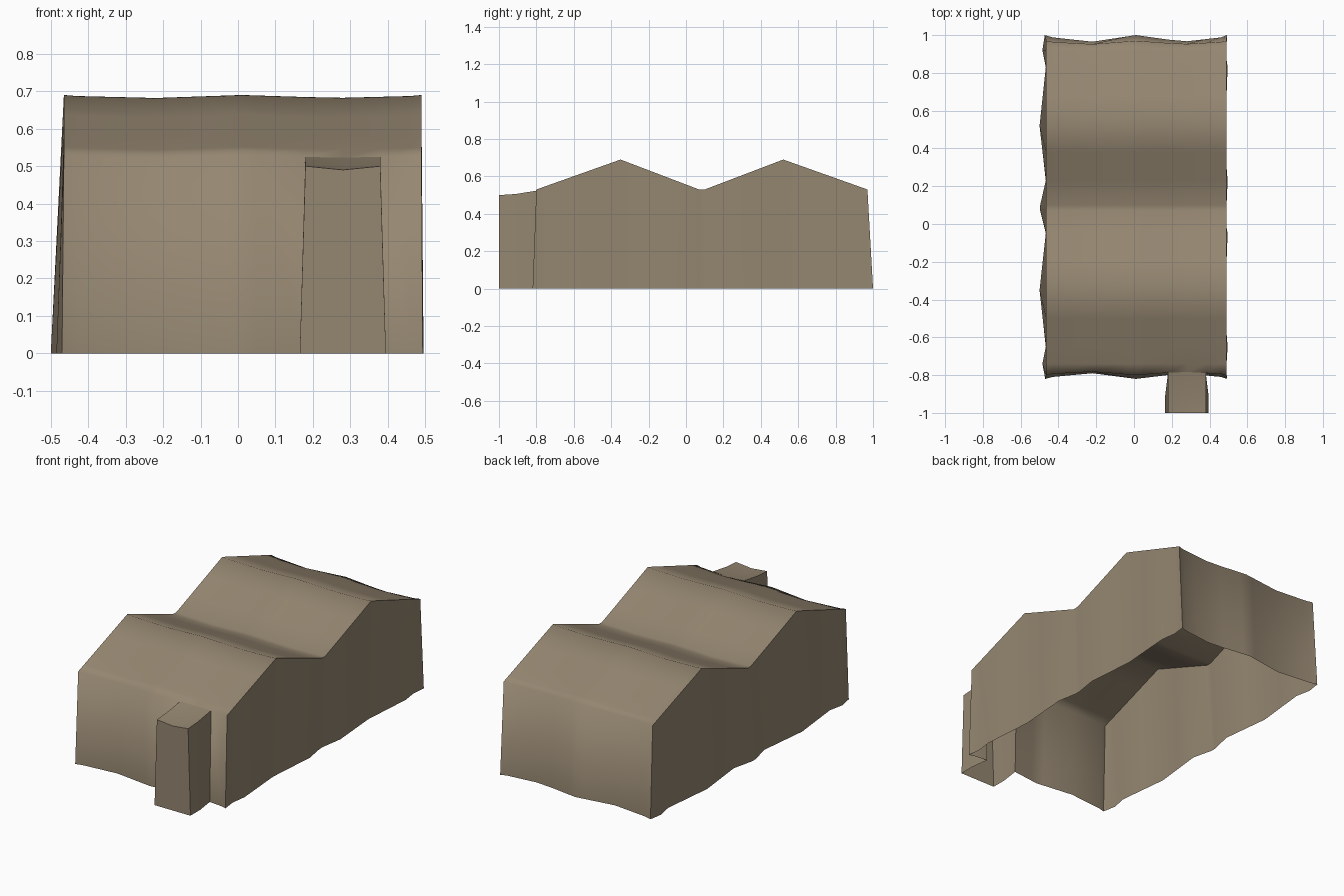
import bpy, bmesh

if "Cube" in bpy.data.objects:
    bpy.data.objects.remove(bpy.data.objects["Cube"])

canvas = bpy.data.materials.new("tan canvas")
canvas.diffuse_color = (0.30, 0.24, 0.165, 1)
canvas.use_nodes = True
canvas.node_tree.nodes["Principled BSDF"].inputs["Base Color"].default_value = canvas.diffuse_color


def lerp_table(table, t):
    """Piecewise linear lookup in a list of (key, value) pairs."""
    if t <= table[0][0]:
        return table[0][1]
    for (a, va), (b, vb) in zip(table, table[1:]):
        if t <= b:
            return va + (vb - va) * (t - a) / (b - a)
    return table[-1][1]


# Two gables along y, and the fabric sag between poles along x
RIDGES = [(-0.80, 0.53), (-0.35, 0.69), (0.07, 0.53), (0.10, 0.53), (0.52, 0.69), (0.97, 0.53)]
SAG = [(-0.465, 0), (-0.43, 0.35), (-0.22, 1), (0.01, 0), (0.26, 1), (0.46, 0.35), (0.49, 0)]
# Ground line of the left wall (x for each y): pulled out at ridges and valley
LEFT = [(-0.82, -0.465), (-0.74, -0.485), (-0.65, -0.467), (-0.35, -0.5), (-0.05, -0.467),
        (0.085, -0.5), (0.23, -0.467), (0.52, -0.5), (0.83, -0.467), (0.92, -0.485), (1.0, -0.465)]

XS = [-0.465, -0.43, -0.22, -0.03, 0.01, 0.05, 0.18, 0.28, 0.38, 0.46, 0.49]
YS = [-0.80, -0.74, -0.65, -0.5, -0.35, -0.2, -0.05, 0.07, 0.10, 0.23, 0.38, 0.52, 0.68, 0.83, 0.92, 0.97]


def roof(x, y):
    s = lerp_table(SAG, x)
    z = lerp_table(RIDGES, y) - 0.008 * s
    if y == YS[0]:
        y += 0.018 * s
    elif y == YS[-1]:
        y -= 0.018 * s
    return (x, y, z)


def foot(x, y):
    """Ground point below a roof-edge point."""
    s = lerp_table(SAG, x)
    fx, fy = x, y
    if y == YS[0]:
        fy = -0.82 + 0.03 * s
    elif y == YS[-1]:
        fy = 1.0 - 0.035 * s
    left = lerp_table(LEFT, y)
    if x == XS[0]:
        fx = left
    elif x == XS[-1]:
        fx = 0.497 - (-0.465 - left) * 0.7
    return (fx, fy, 0)


def make_shell(name, quads, sharp_rule=None):
    bm = bmesh.new()
    for q in quads:
        bm.faces.new([bm.verts.new(p) for p in q])
    bmesh.ops.remove_doubles(bm, verts=bm.verts, dist=1e-4)
    bmesh.ops.recalc_face_normals(bm, faces=bm.faces)
    bm.normal_update()
    # keep the outside facing out: the highest-facing panel must point up
    if max(bm.faces, key=lambda f: abs(f.normal.z)).normal.z < 0:
        bmesh.ops.reverse_faces(bm, faces=bm.faces)
    for f in bm.faces:
        f.smooth = True
    for e in bm.edges:
        if sharp_rule and sharp_rule(e):
            e.smooth = False
    me = bpy.data.meshes.new(name)
    bm.to_mesh(me)
    bm.free()
    me.materials.append(canvas)
    ob = bpy.data.objects.new(name, me)
    bpy.context.collection.objects.link(ob)
    return ob


def wall(a, b):
    return [roof(*a), roof(*b), foot(*b), foot(*a)]


# Main canvas: roof panels plus four hanging walls, open underneath
quads = []
for x0, x1 in zip(XS, XS[1:]):
    for y0, y1 in zip(YS, YS[1:]):
        quads.append([roof(x0, y0), roof(x1, y0), roof(x1, y1), roof(x0, y1)])
    quads.append(wall((x0, YS[-1]), (x1, YS[-1])))
    if not 0.17 < x0 < 0.37:                      # doorway gap for the porch
        quads.append(wall((x0, YS[0]), (x1, YS[0])))
for y0, y1 in zip(YS, YS[1:]):
    for x in (XS[0], XS[-1]):
        quads.append(wall((x, y0), (x, y1)))


def canvas_edges(e):
    # crisp corners around both side walls, soft front and back eaves
    return len(e.link_faces) == 2 and e.calc_face_angle(0) > 1.35


make_shell("tent_canvas", quads, canvas_edges)

# Entrance porch: narrow box with a sagging roof sloping up to the eave
PX = [0.18, 0.28, 0.38]
PY = [(-1.0, 0.50), (-0.91, 0.506), (-0.79, 0.53)]


def porch_top(x, yz):
    y, z = yz
    if y == PY[-1][0]:
        return roof(x, YS[0])
    return (x, y, z - (0.01 if x == 0.28 else 0))


def porch_foot(x, yz):
    if yz[0] == PY[-1][0]:
        fx, fy, _ = foot(x, YS[0])
    else:
        fx, fy = x, yz[0]
    if yz[0] < -0.85:
        fx = 0.28 + (x - 0.28) * 1.15
    return (fx, fy, 0)


quads = []
for x0, x1 in zip(PX, PX[1:]):
    for a, b in zip(PY, PY[1:]):
        quads.append([porch_top(x0, a), porch_top(x1, a), porch_top(x1, b), porch_top(x0, b)])
    quads.append([porch_foot(x0, PY[0]), porch_foot(x1, PY[0]), porch_top(x1, PY[0]), porch_top(x0, PY[0])])
for x in (PX[0], PX[-1]):
    for a, b in zip(PY, PY[1:]):
        quads.append([porch_foot(x, a), porch_foot(x, b), porch_top(x, b), porch_top(x, a)])

make_shell("entrance_porch", quads, lambda e: len(e.link_faces) == 2 and e.calc_face_angle(0) > 1.0)
